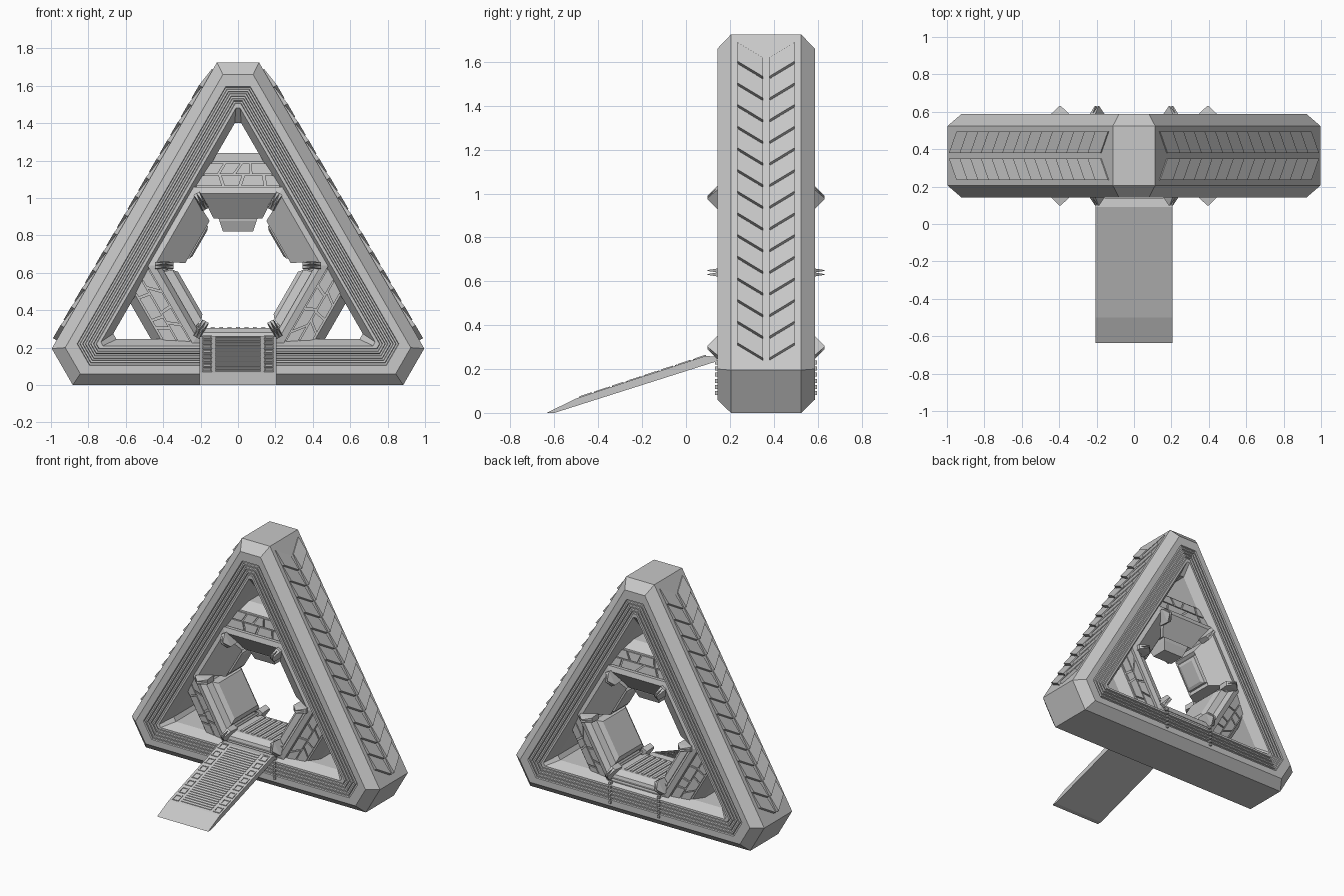
import bpy, bmesh, math, random

random.seed(4)
if "Cube" in bpy.data.objects:
    bpy.data.objects.remove(bpy.data.objects["Cube"])

CY, CZ = 0.365, 0.64          # centre of the three-fold body
FRAME = (270, 30, 150)        # directions of the frame members
STRUT = (90, 210, 330)        # directions of the corner struts
S3 = math.sqrt(3)

grey = bpy.data.materials.new("light_grey")
grey.use_nodes = True
grey.diffuse_color = (0.58, 0.58, 0.58, 1)
grey.node_tree.nodes["Principled BSDF"].inputs["Base Color"].default_value = (0.58, 0.58, 0.58, 1)


class Part:
    """Collects lofted pieces into one object."""

    def __init__(self, name):
        self.name, self.bm = name, bmesh.new()

    def loft(self, loops, ring=False):
        rows = [[self.bm.verts.new(p) for p in loop] for loop in loops]
        n = len(rows[0])
        pairs = list(zip(rows, rows[1:]))
        if ring:
            pairs.append((rows[-1], rows[0]))
        else:
            self.bm.faces.new(rows[0])
            self.bm.faces.new(rows[-1])
        for a, b in pairs:
            for i in range(n):
                j = (i + 1) % n
                self.bm.faces.new((a[i], a[j], b[j], b[i]))

    def done(self):
        bmesh.ops.recalc_face_normals(self.bm, faces=self.bm.faces)
        me = bpy.data.meshes.new(self.name)
        self.bm.to_mesh(me)
        self.bm.free()
        me.materials.append(grey)
        ob = bpy.data.objects.new(self.name, me)
        bpy.context.collection.objects.link(ob)
        return ob


def polar(angle, r, w, y):
    """Point at distance r along a direction, w sideways, y deep."""
    a = math.radians(angle)
    return (r * math.cos(a) - w * math.sin(a), CY + y,
            CZ + r * math.sin(a) + w * math.cos(a))


def hexagon(d, t, y):
    """Six-sided loop: frame sides at distance d, corner sides at t."""
    loop = []
    for i in range(6):
        a, b = (t, d) if i % 2 == 0 else (d, t)
        loop.append(polar(i * 60 - 30, a, (b - a / 2) * 2 / S3, y))
    return loop


def mirrored(profile):
    return profile + [(*p[:-1], -p[-1]) for p in reversed(profile)]


def block(part, angle, levels, shift=0):
    """Stack of rectangles (distance, half width, half depth)."""
    part.loft([[polar(angle, r, shift + sx * w, sy * h)
                for sx, sy in ((-1, -1), (1, -1), (1, 1), (-1, 1))]
               for r, w, h in levels])


# Main triangular frame with chamfers and grooved front and back
frame = Part("triangular_frame")
profile = [(0.64, 1.085, 0.16), (0.58, 1.02, 0.222)]
for d in (0.535, 0.51, 0.485, 0.46):
    for step, h in ((0, 0.222), (0.003, 0.212), (0.012, 0.212), (0.015, 0.222)):
        profile.append((d - step, d - step + 0.42, h))
profile += [(0.43, 0.84, 0.222), (0.395, 0.76, 0.15)]
frame.loft([hexagon(*p) for p in mirrored(profile)], ring=True)
frame.done()

# Hexagonal liner of the central opening
liner = Part("gate_liner")
liner.loft([hexagon(r, r, h) for r, h in
            mirrored([(0.42, 0.19), (0.385, 0.2), (0.335, 0.12)])], ring=True)
liner.done()

# Struts that close off the three corners, with irregular panels
struts, panels = Part("corner_struts"), Part("strut_panels")
for a in STRUT:
    section = mirrored([(0.37, 0.17), (0.39, 0.17), (0.555, 0.15), (0.6, 0.08)])
    struts.loft([[polar(a, r, s * ((0.86 - r) / S3 + 0.025), h) for r, h in section]
                 for s in (-1, 1)])
    for side in (-1, 1):
        for r0, r1 in ((0.425, 0.48), (0.487, 0.545)):
            cuts = [(-1, -1)]
            for k in range(1, 4):
                mid = k / 2 - 1
                cuts.append((mid + random.uniform(-.2, .2), mid + random.uniform(-.2, .2)))
            cuts.append((1, 1))
            for (l0, l1), (m0, m1) in zip(cuts, cuts[1:]):
                corners = ((r0, l0 + .03), (r0, m0 - .03), (r1, m1 - .03), (r1, l1 + .03))
                panels.loft([[polar(a, r, f * ((0.86 - r) / S3 - 0.01),
                                    side * (0.17 - (r - 0.39) * 0.12 + lift))
                              for r, f in corners] for lift in (-0.005, 0.009)])
struts.done()
panels.done()

# Blocks projecting into the opening
upper = Part("upper_wall_blocks")
for a, tip in ((90, 0.18), (30, 0.235), (150, 0.235)):
    block(upper, a, [(0.385, 0.2, 0.2), (0.25, 0.13, 0.1), (0.265, 0.1, 0.09)])
    block(upper, a, [(0.27, 0.11, 0.09), (0.22 + tip * 0.1, 0.1, 0.085), (tip, 0.08, 0.06)])
upper.done()

lower = Part("lower_wall_panels")
for a in (210, 330):
    block(lower, a, [(0.36, 0.17, 0.17), (0.315, 0.155, 0.16), (0.295, 0.13, 0.13)])
    for s in (-1, 1):
        block(lower, a, [(0.36, 0.009, 0.18), (0.325, 0.007, 0.17)], s * 0.183)
lower.done()

floor = Part("threshold_floor")
block(floor, 270, [(0.4, 0.2, 0.2), (0.36, 0.19, 0.19), (0.335, 0.18, 0.15)])
for k in range(-3, 4):
    block(floor, 270, [(0.34, 0.012, 0.14), (0.33, 0.01, 0.13)], k * 0.045)
floor.done()

# Blades at the six corners of the opening, front and back
blades = Part("corner_blades")
for i in range(6):
    for side in (-1, 1):
        for tilt in (-1, 1):
            blades.loft([[polar(i * 60, 0.395 + sx * w, sy * t + tilt * 0.009, side * h)
                          for sx, sy in ((-1, -1), (1, -1), (1, 1), (-1, 1))]
                         for w, t, h in ((0.045, 0.012, 0.14), (0.05, 0.009, 0.222),
                                         (0.004, 0.002, 0.266))])
blades.done()

# Chevron shingles down both sloping sides
shingles = Part("side_chevrons")
for a, up in ((30, 1), (150, -1)):
    for k in range(14):
        top = 0.84 - k * 0.114
        for s in (-1, 1):
            outline = ((top, 0.13, 0.006), (top - 0.08, 0.015, 0.006),
                       (top - 0.19, 0.015, 0.022), (top - 0.11, 0.13, 0.022))
            shingles.loft([[polar(a, 0.64 + (h if outer else -0.01), up * u, s * y)
                            for u, y, h in outline] for outer in (0, 1)])
shingles.done()

# Boarding ramp
ramp = Part("boarding_ramp")
side_profile = ((0.14, 0.235), (0.14, 0.255), (0.09, 0.26), (-0.5, 0.066), (-0.635, 0), (-0.6, 0))
ramp.loft([[(x, y, z) for y, z in side_profile] for x in (-0.205, 0.205)])
ramp.done()


def on_ramp(part, x0, x1, y0, y1, h):
    """Thin plate lying on the ramp slope."""
    part.loft([[(x, y, 0.066 + (y + 0.5) * 0.194 / 0.59 + lift)
                for x, y in ((x0, y0), (x1, y0), (x1, y1), (x0, y1))]
               for lift in (-0.006, h)])


treads = Part("ramp_treads")
for k in range(28):
    y = -0.48 + k * 0.0205
    on_ramp(treads, -0.12, 0.12, y, y + 0.011, 0.004)
treads.done()

# Square outlines along both ramp edges
squares = Part("ramp_edge_squares")
for s in (-1, 1):
    for k in range(8):
        x, y = s * 0.165, -0.46 + k * 0.075
        for o in (-0.022, 0.022):
            on_ramp(squares, x + o - 0.004, x + o + 0.004, y - 0.026, y + 0.026, 0.005)
            on_ramp(squares, x - 0.022, x + 0.022, y + o - 0.004, y + o + 0.004, 0.005)
squares.done()

# Small studs beside the ramp mount, front and back
studs = Part("ramp_mount_studs")
for s in (-1, 1):
    for side in (-1, 1):
        for k in range(6):
            z = 0.09 + k * 0.028
            studs.loft([[(s * 0.195 + sx * 0.008, CY + side * h, z + sz * 0.009)
                         for sx, sz in ((-1, -1), (1, -1), (1, 1), (-1, 1))]
                        for h in (0.21, 0.233)])
studs.done()
